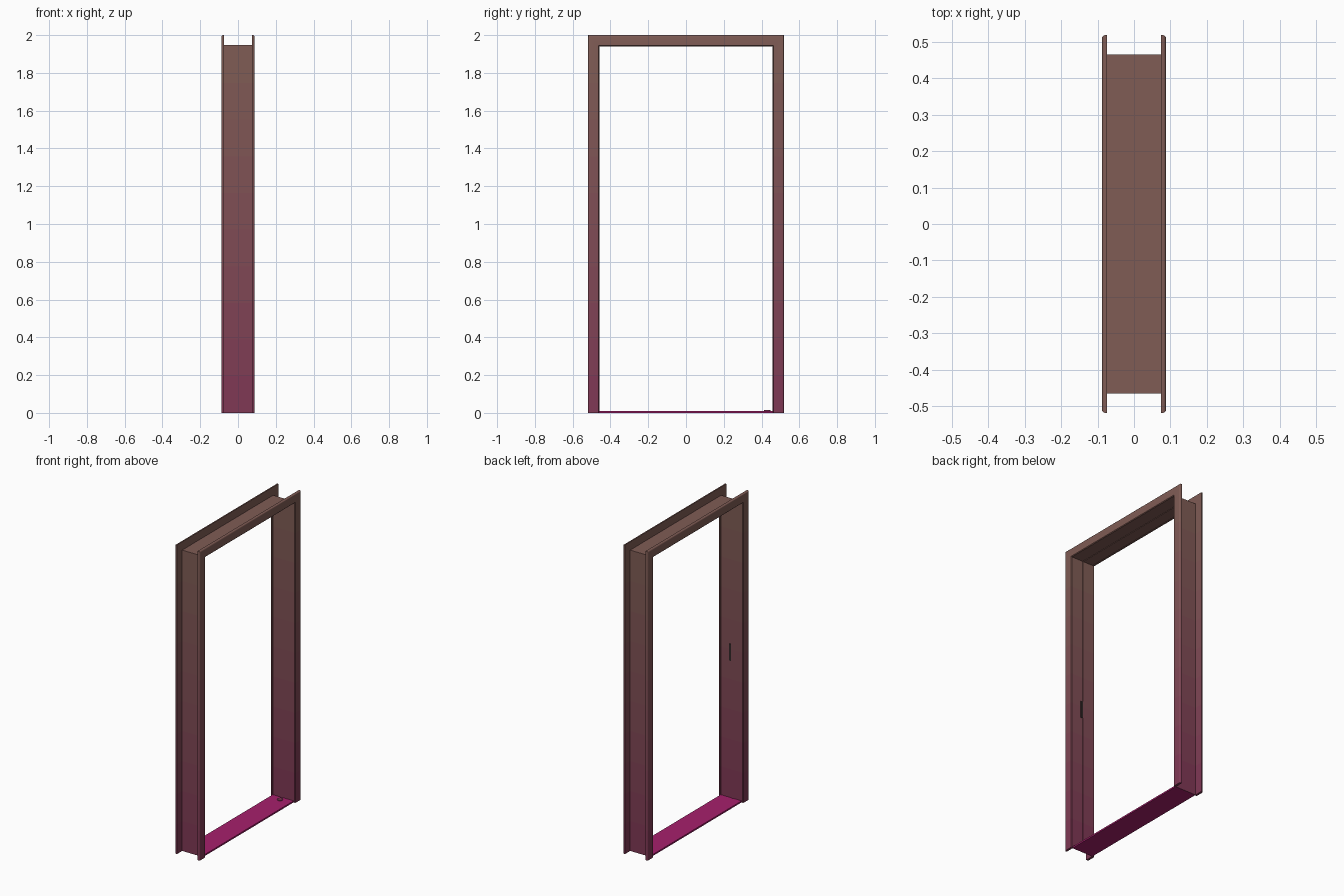
import bpy, bmesh, math

if "Cube" in bpy.data.objects:
    bpy.data.objects.remove(bpy.data.objects["Cube"])

HALF, TOP, BANDS = 0.459, 1.9405, 10   # clear opening half-width and height


def material(name, rgb):
    m = bpy.data.materials.new(name)
    m.diffuse_color = (*rgb, 1)
    m.use_nodes = True
    m.node_tree.nodes["Principled BSDF"].inputs["Base Color"].default_value = m.diffuse_color
    return m


# Paint fades from plum at the floor to brown at the head
paint = [material(f"paint_{i}", (0.215, 0.04 + 0.067 * i / (BANDS - 1), 0.091))
         for i in range(BANDS)]
magenta = material("threshold_magenta", (0.38, 0.014, 0.15))
dark = material("strike_dark", (0.03, 0.02, 0.02))


def sweep_frame(name, profile):
    """Sweep a closed (outward offset, x) profile up, across and down the opening."""
    stations = [(-1, TOP * i / BANDS, 0) for i in range(BANDS)] + [(-1, TOP, 1)]
    stations += [(1, z, k) for _, z, k in reversed(stations)]
    bm = bmesh.new()
    rings = [[bm.verts.new((x, s * (HALF + d), z + k * d)) for d, x in profile]
             for s, z, k in stations]
    n = len(profile)
    for i, (a, b) in enumerate(zip(rings, rings[1:])):
        for j in range(n):
            f = bm.faces.new((a[j], a[(j + 1) % n], b[(j + 1) % n], b[j]))
            f.material_index = BANDS - 1 if i == BANDS else min(i, 2 * BANDS - i)
    bm.faces.new(rings[0])
    bm.faces.new(rings[-1])
    bmesh.ops.recalc_face_normals(bm, faces=bm.faces)
    me = bpy.data.meshes.new(name)
    bm.to_mesh(me)
    bm.free()
    for m in paint:
        me.materials.append(m)
    ob = bpy.data.objects.new(name, me)
    bpy.context.collection.objects.link(ob)
    bpy.ops.object.select_all(action='DESELECT')
    ob.select_set(True)
    bpy.context.view_layer.objects.active = ob
    bpy.ops.object.shade_smooth_by_angle(angle=math.radians(35))


def box(name, center, size, mat):
    bpy.ops.mesh.primitive_cube_add(size=1, location=center)
    ob = bpy.context.object
    ob.name = name
    ob.scale = size
    ob.data.materials.append(mat)


# Jamb lining with a shallow stop bead
sweep_frame("jamb", [(0.006, -0.075), (0.006, 0.075), (0.003, 0.075), (0.003, 0),
                     (0, 0), (0, -0.018), (0.003, -0.018), (0.003, -0.075)])

# Casings on both sides, outer edge rounded and inner edge eased
W, X0, X1, R = 0.0595, 0.074, 0.088, 0.009
arc = [(W - R + R * math.cos(math.radians(a)), X1 - R + R * math.sin(math.radians(a)))
       for a in range(0, 91, 18)]
casing = [(0.001, X0), (W, X0)] + arc + [(0.005, X1), (0.001, X1 - 0.004)]
for side, label in ((1, "right"), (-1, "left")):
    sweep_frame(f"casing_{label}", [(d, side * x) for d, x in casing])

# Threshold plate
box("threshold", (0, 0, 0.005), (0.15, 2 * HALF + 0.008, 0.01), magenta)

# Strike plate on one jamb
box("strike_plate", (0.008, -HALF - 0.002, 0.95), (0.014, 0.003, 0.11), dark)

# Low floor stop near the other jamb
bpy.ops.mesh.primitive_cylinder_add(vertices=24, radius=0.018, depth=0.005,
                                    location=(0, 0.43, 0.0115))
stop = bpy.context.object
stop.name = "floor_stop"
stop.data.materials.append(paint[0])
bpy.ops.object.shade_smooth_by_angle(angle=math.radians(35))
